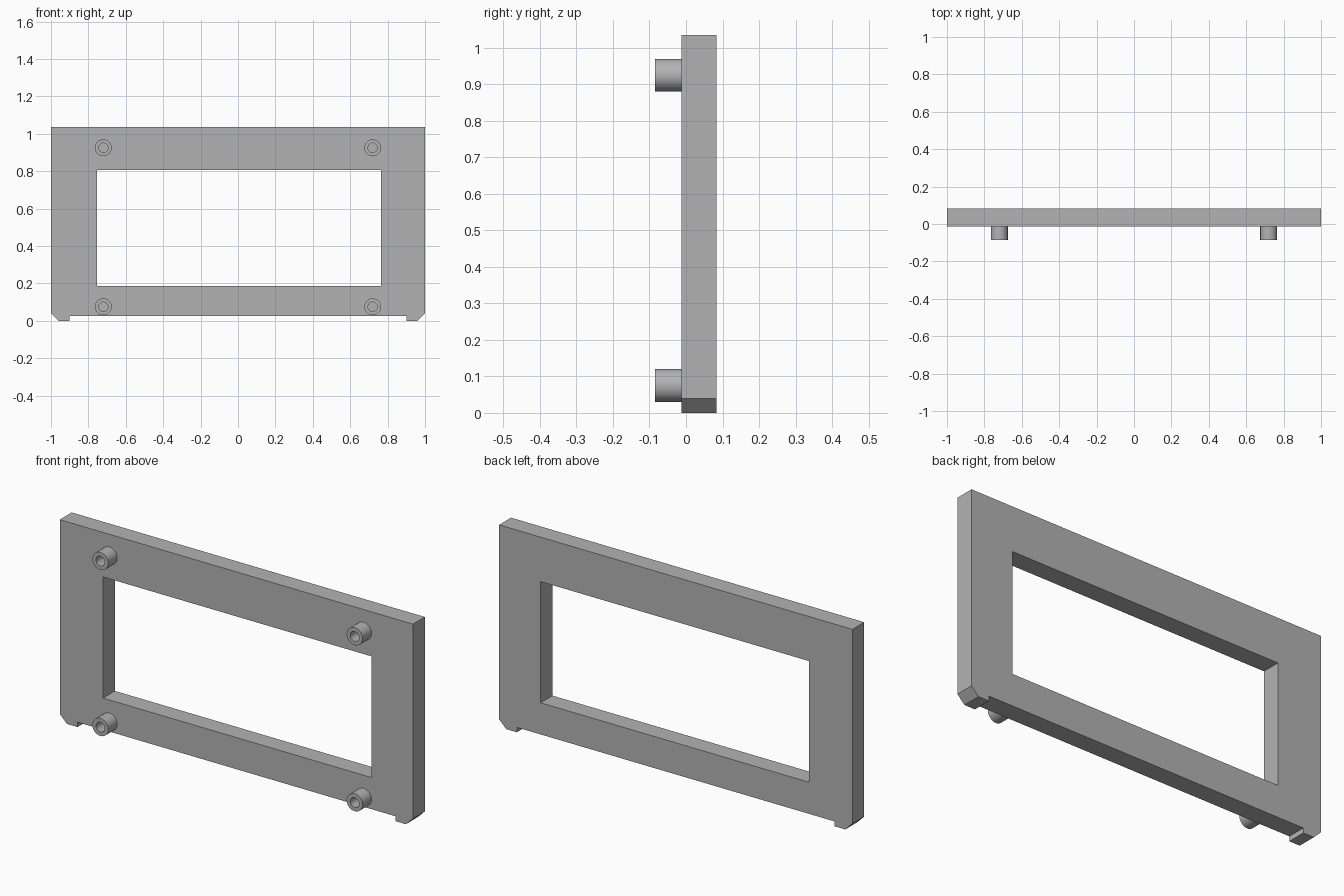
import bpy, bmesh, math
from mathutils import Matrix, Vector

cube = bpy.data.objects.get("Cube")
if cube:
    bpy.data.objects.remove(cube, do_unlink=True)

grey = bpy.data.materials.new("plain grey")
grey.use_nodes = True
colour = (0.45, 0.45, 0.45, 1)
grey.diffuse_color = colour
grey.node_tree.nodes["Principled BSDF"].inputs["Base Color"].default_value = colour

FRONT, BACK, PEG_FRONT = -0.013, 0.083, -0.085


def extrude_loops(name, loops, y0, y1):
    """Fill closed x-z loops (later loops are holes) and extrude along y."""
    bm = bmesh.new()
    edges = []
    for loop in loops:
        verts = [bm.verts.new((x, y0, z)) for x, z in loop]
        edges += [bm.edges.new((verts[i - 1], v)) for i, v in enumerate(verts)]
    bmesh.ops.triangle_fill(bm, use_beauty=True, edges=edges, normal=(0, -1, 0))
    result = bmesh.ops.extrude_face_region(bm, geom=bm.faces[:], use_keep_orig=True)
    moved = [g for g in result["geom"] if isinstance(g, bmesh.types.BMVert)]
    bmesh.ops.translate(bm, verts=moved, vec=(0, y1 - y0, 0))
    bmesh.ops.recalc_face_normals(bm, faces=bm.faces)
    mesh = bpy.data.meshes.new(name)
    bm.to_mesh(mesh)
    bm.free()
    mesh.materials.append(grey)
    obj = bpy.data.objects.new(name, mesh)
    bpy.context.collection.objects.link(obj)
    return obj


def circle(cx, cz, radius, count=48):
    turns = [math.tau * i / count for i in range(count)]
    return [(cx + radius * math.cos(a), cz + radius * math.sin(a)) for a in turns]


# Frame with chamfered feet and a window opening
half = [(0.9, 0.025), (0.9, 0), (0.96, 0), (1, 0.04), (1, 1.035)]
outline = half + [(-x, z) for x, z in reversed(half)]
opening = [(-0.755, 0.187), (0.765, 0.187), (0.765, 0.807), (-0.755, 0.807)]
extrude_loops("frame", [outline, opening], FRONT, BACK)

# Hollow round standoffs on the front
for side, x in (("right", -0.72), ("left", 0.72)):
    for level, z in (("lower", 0.075), ("upper", 0.925)):
        peg = extrude_loops(f"{level}_{side}_standoff",
                            [circle(x, z, 0.045), circle(x, z, 0.025)],
                            PEG_FRONT, FRONT)
        bpy.ops.object.select_all(action="DESELECT")
        peg.select_set(True)
        bpy.context.view_layer.objects.active = peg
        bpy.ops.object.shade_smooth_by_angle(angle=math.radians(30))
